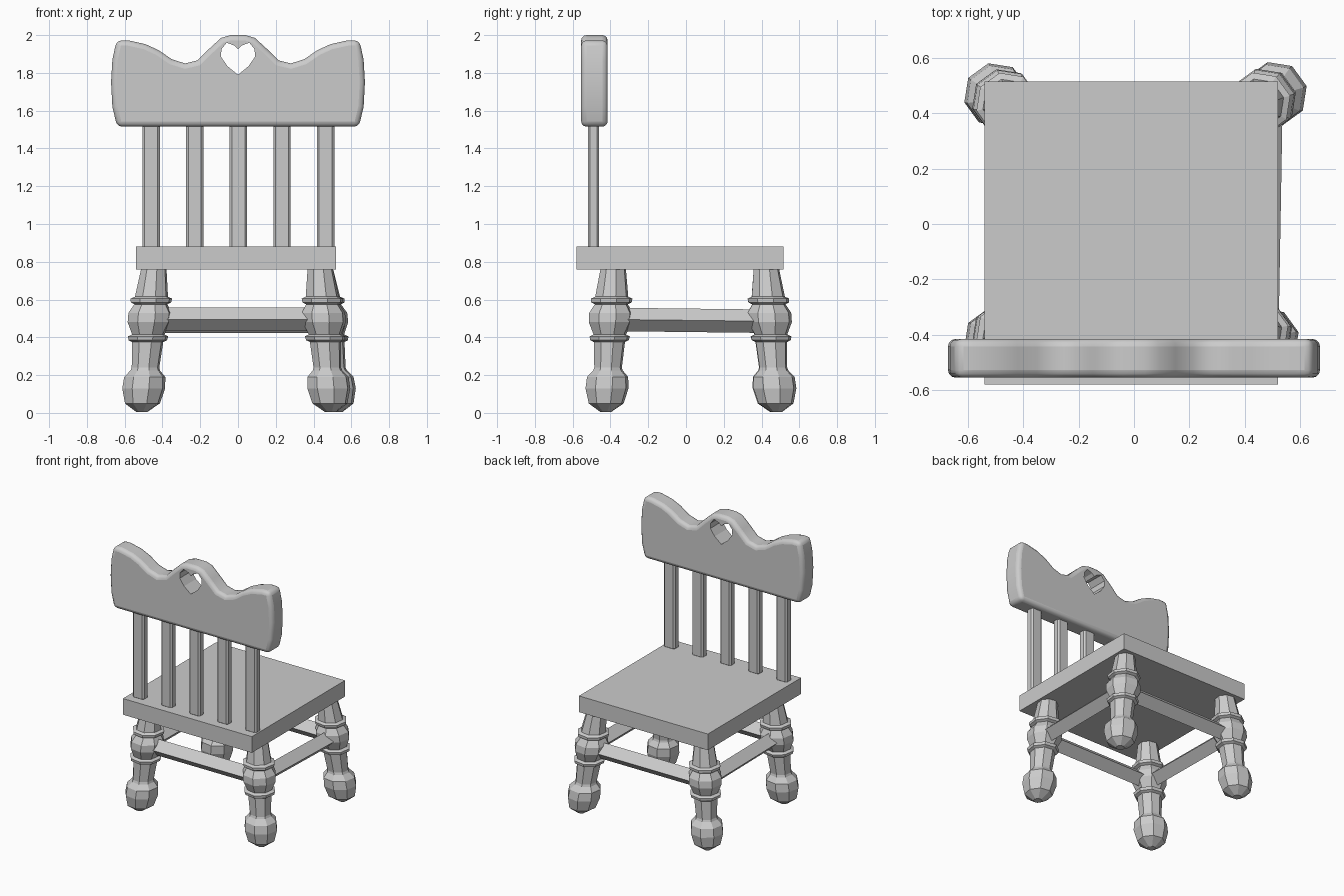
import bpy, bmesh, math
from mathutils import Vector

if "Cube" in bpy.data.objects:
    bpy.data.objects.remove(bpy.data.objects["Cube"])


def make(name, verts, faces, bevel=0, segments=1):
    me = bpy.data.meshes.new(name)
    me.from_pydata(verts, [], faces)
    bm = bmesh.new()
    bm.from_mesh(me)
    bmesh.ops.recalc_face_normals(bm, faces=bm.faces)
    bm.to_mesh(me)
    bm.free()
    ob = bpy.data.objects.new(name, me)
    bpy.context.collection.objects.link(ob)
    if bevel:
        mod = ob.modifiers.new("Bevel", 'BEVEL')
        mod.width, mod.segments = bevel, segments
        mod.limit_method, mod.angle_limit = 'ANGLE', math.radians(60)
    return ob


def loft(name, rings, **kw):
    """Closed skin through equal-sized rings of points."""
    n = len(rings[0])
    verts = [p for ring in rings for p in ring]
    faces = [(a * n + i, a * n + (i + 1) % n, (a + 1) * n + (i + 1) % n, (a + 1) * n + i)
             for a in range(len(rings) - 1) for i in range(n)]
    faces += [tuple(range(n)), tuple(range(len(verts) - n, len(verts)))]
    return make(name, verts, faces, **kw)


def box(name, x0, x1, y0, y1, z0, z1, **kw):
    rect = [(x0, y0), (x1, y0), (x1, y1), (x0, y1)]
    return loft(name, [[(x, y, z) for x, y in rect] for z in (z0, z1)], **kw)


def plate(name, outline, y0, y1, **kw):
    return loft(name, [[(x, y, z) for x, z in outline] for y in (y0, y1)], **kw)


# Seat
box("seat", -0.54, 0.52, -0.58, 0.515, 0.76, 0.88)

# Turned, splayed legs: (height, radius)
PROFILE = [(0.005, 0.03), (0.05, 0.095), (0.13, 0.117), (0.19, 0.112), (0.225, 0.08),
           (0.24, 0.075), (0.375, 0.085), (0.385, 0.105), (0.405, 0.11), (0.415, 0.088),
           (0.48, 0.118), (0.53, 0.118), (0.575, 0.09), (0.585, 0.11), (0.605, 0.113),
           (0.615, 0.09), (0.77, 0.068)]


def leg(name, foot, top):
    rings = []
    for z, r in PROFILE:
        c = Vector(foot).lerp(Vector(top), z / 0.77)
        rings.append([(c.x + r * math.cos(t), c.y + r * math.sin(t), z)
                      for t in (math.tau * (k + 0.3) / 8 for k in range(8))])
    loft(name, rings)


leg("front_left_leg", (-0.51, -0.425), (-0.445, -0.385))
leg("front_right_leg", (0.49, -0.425), (0.435, -0.385))
leg("back_left_leg", (-0.51, 0.475), (-0.445, 0.425))
leg("back_right_leg", (0.525, 0.48), (0.435, 0.425))


# Diamond-section stretchers between the legs
def stretcher(name, a, b, r=0.062):
    a, b = Vector(a), Vector(b)
    side = (b - a).cross(Vector((0, 0, 1))).normalized() * r
    up = Vector((0, 0, r))
    loft(name, [[p + side, p + up, p - side, p - up] for p in (a, b)])


FL, FR = (-0.47, -0.405, 0.495), (0.46, -0.405, 0.495)
BL, BR = (-0.47, 0.445, 0.485), (0.475, 0.445, 0.485)
stretcher("front_stretcher", FL, FR)
stretcher("back_stretcher", BL, BR)
stretcher("left_stretcher", FL, BL)
stretcher("right_stretcher", FR, BR)

# Back slats
for i in range(5):
    x = -0.46 + 0.231 * i
    box(f"back_slat_{i + 1}", x - 0.046, x + 0.046, -0.52, -0.46, 0.87, 1.54, bevel=0.012)

# Scalloped top rail
half = [(0.64, 1.515), (0.665, 1.62), (0.672, 1.75), (0.665, 1.87), (0.643, 1.972),
        (0.58, 1.972), (0.49, 1.952), (0.42, 1.92), (0.35, 1.872), (0.28, 1.85),
        (0.215, 1.866), (0.15, 1.93), (0.09, 1.985), (0.04, 2.0)]
rail = plate("top_rail", half + [(-x, z) for x, z in reversed(half)],
             -0.555, -0.415, bevel=0.028, segments=3)

# Heart cut-out
heart = [(0, 1.79), (0.055, 1.835), (0.09, 1.885), (0.088, 1.925), (0.06, 1.96), (0.02, 1.945)]
cutter = plate("heart_cutter", heart + [(0, 1.925)] + [(-x, z) for x, z in reversed(heart[1:])],
               -0.8, -0.2)
cutter.hide_render = True
cutter.hide_set(True)
cut = rail.modifiers.new("Heart", 'BOOLEAN')
cut.object, cut.operation, cut.solver = cutter, 'DIFFERENCE', 'EXACT'

bpy.ops.object.select_all(action='DESELECT')
rail.select_set(True)
bpy.context.view_layer.objects.active = rail
bpy.ops.object.shade_smooth_by_angle(angle=math.radians(35))
